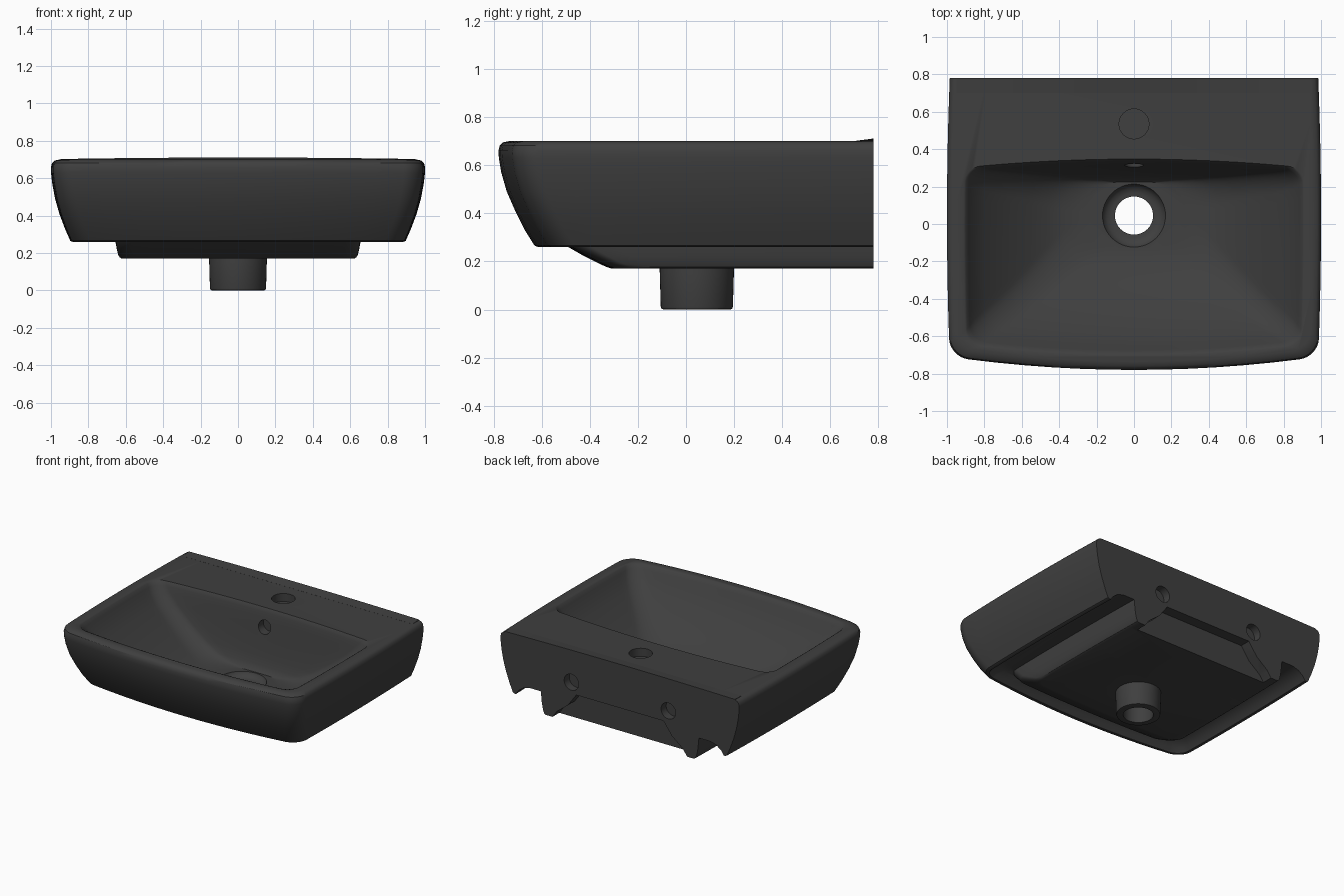
import bpy, bmesh, math
from mathutils import Vector

cube = bpy.data.objects.get("Cube")
if cube:
    bpy.data.objects.remove(cube)

ceramic = bpy.data.materials.new("dark grey ceramic")
ceramic.use_nodes = True
GREY = (0.05, 0.05, 0.05, 1)
ceramic.diffuse_color = GREY
ceramic.node_tree.nodes["Principled BSDF"].inputs["Base Color"].default_value = GREY

BACK = 0.78
DRAIN_Y = 0.045


def outline(w, front, back, z, r_front, r_back=0, bow_front=0, bow_back=0, steps=8, cuts=12):
    """Rounded rectangle with bowed front, back and sides, as one closed ring."""
    corners = [(w, front, r_front, -90), (w, back, r_back, 0),
               (-w, back, r_back, 90), (-w, front, r_front, 180)]
    arcs = []
    for cx, cy, r, start in corners:
        c = Vector((cx - math.copysign(r, cx), cy + (r if cy == front else -r)))
        arcs.append([c + r * Vector((math.cos(a), math.sin(a)))
                     for a in (math.radians(start + 90 * i / steps) for i in range(steps + 1))])
    ring = []
    for i, arc in enumerate(arcs):
        nxt = arcs[(i + 1) % 4][0]
        ring += arc + [arc[-1].lerp(nxt, k / cuts) for k in range(1, cuts)]
    points = []
    for x, y in ring:
        t = (back - y) / (back - front)
        s = (x / w) ** 2
        points.append((x * (1 - 0.015 * (y / BACK) ** 2),
                       y + s * (bow_front * t - bow_back * (1 - t)), z))
    return points


def circle(r, z, n=48):
    return [(r * math.cos(math.tau * i / n), DRAIN_Y + r * math.sin(math.tau * i / n), z)
            for i in range(n)]


def loft(name, rings):
    """Closed solid skinned through rings of equal point count."""
    bm = bmesh.new()
    rows = [[bm.verts.new(p) for p in ring] for ring in rings]
    n = len(rows[0])
    for a, b in zip(rows, rows[1:]):
        for i in range(n):
            j = (i + 1) % n
            bm.faces.new((a[i], a[j], b[j], b[i]))
    bm.faces.new(rows[0][::-1])
    bm.faces.new(rows[-1])
    bmesh.ops.remove_doubles(bm, verts=bm.verts, dist=0.0003)
    bmesh.ops.recalc_face_normals(bm, faces=bm.faces)
    mesh = bpy.data.meshes.new(name)
    bm.to_mesh(mesh)
    bm.free()
    mesh.materials.append(ceramic)
    obj = bpy.data.objects.new(name, mesh)
    bpy.context.collection.objects.link(obj)
    return obj


def peg(name, r, start, end, n=32):
    """Cylinder between two points, used as a hole cutter."""
    a, b = Vector(start), Vector(end)
    turn = (b - a).to_track_quat("Z", "Y")
    rim = [turn @ Vector((r * math.cos(math.tau * i / n), r * math.sin(math.tau * i / n), 0))
           for i in range(n)]
    return loft(name, [[a + p for p in rim], [b + p for p in rim]])


def combine(target, tool, operation):
    bpy.context.view_layer.objects.active = target
    mod = target.modifiers.new(operation, "BOOLEAN")
    mod.operation = operation
    mod.solver = "EXACT"
    mod.object = tool
    bpy.ops.object.modifier_apply(modifier=mod.name)
    bpy.data.objects.remove(tool)


# outer body: (half width, front, height)
body_profile = [(0.885, -0.615, 0.26), (0.897, -0.63, 0.266), (0.925, -0.67, 0.33),
                (0.955, -0.71, 0.41), (0.978, -0.745, 0.49), (0.993, -0.768, 0.57),
                (1.0, -0.778, 0.63), (1.0, -0.78, 0.66), (0.994, -0.774, 0.682),
                (0.98, -0.76, 0.695), (0.955, -0.735, 0.70)]
basin = loft("basin", [outline(w, f, BACK, z, 0.1, bow_front=0.07) for w, f, z in body_profile])

# hollow under the rim, open at the back
void_profile = [(0.87, -0.6, 0.2), (0.87, -0.6, 0.262), (0.85, -0.58, 0.29),
                (0.81, -0.555, 0.32), (0.76, -0.53, 0.335)]
combine(basin, loft("void", [outline(w, f, 1.0, z, 0.08, bow_front=0.06)
                             for w, f, z in void_profile]), "DIFFERENCE")

# raised underside panel
panel_profile = [(0.665, -0.58, 0.36), (0.655, -0.49, 0.26), (0.648, -0.42, 0.22),
                 (0.64, -0.36, 0.19), (0.633, -0.33, 0.177), (0.62, -0.31, 0.17)]
combine(basin, loft("panel", [outline(w, f, BACK, z, 0.08, bow_front=0.02)
                              for w, f, z in panel_profile]), "UNION")

# drain outlet
combine(basin, loft("outlet", [circle(r, z) for r, z in
                               [(0.156, 0.23), (0.154, 0.15), (0.15, 0.012),
                                (0.147, 0.003), (0.138, 0)]]), "UNION")

# bowl: (half width, front, back, height, corner radius)
bowl_profile = [(0.915, -0.71, 0.35, 0.76, 0.09), (0.915, -0.71, 0.35, 0.703, 0.09),
                (0.9, -0.692, 0.342, 0.694, 0.09), (0.885, -0.675, 0.334, 0.67, 0.09),
                (0.86, -0.65, 0.324, 0.63, 0.1), (0.8, -0.6, 0.312, 0.56, 0.11),
                (0.67, -0.49, 0.29, 0.45, 0.12), (0.56, -0.38, 0.272, 0.37, 0.13),
                (0.46, -0.28, 0.255, 0.31, 0.14), (0.38, -0.2, 0.24, 0.28, 0.15),
                (0.28, -0.13, 0.225, 0.265, 0.15)]
combine(basin, loft("bowl", [outline(w, f, b, z, r, r, 0.06 * w, 0.05 * w)
                             for w, f, b, z, r in bowl_profile]), "DIFFERENCE")

# drain seat and through hole
combine(basin, loft("drain_seat", [circle(r, z) for r, z in
                                   [(0.172, 0.275), (0.165, 0.255), (0.145, 0.235),
                                    (0.12, 0.228)]]), "DIFFERENCE")
combine(basin, loft("drain_hole", [circle(0.102, 0.4), circle(0.102, -0.1)]), "DIFFERENCE")

# wall recess in the lower back
half = [(0.36, 0.385), (0.43, 0.29), (0.52, 0.22), (0.57, 0.15)]
shape = half + [(-x, z) for x, z in reversed(half)]
combine(basin, loft("wall_recess", [[(x, y, z) for x, z in shape] for y in (0.7, 0.9)]),
        "DIFFERENCE")

# tap hole, overflow and wall fixing holes
for name, r, start, end in [
        ("tap_hole", 0.08, (0, 0.535, 0.64), (0, 0.535, 0.8)),
        ("overflow", 0.05, (0, 0.24, 0.57), (0, 0.37, 0.57)),
        ("fixing_left", 0.06, (0.4, 0.72, 0.47), (0.4, 0.9, 0.47)),
        ("fixing_right", 0.06, (-0.4, 0.72, 0.47), (-0.4, 0.9, 0.47))]:
    combine(basin, peg(name, r, start, end), "DIFFERENCE")

# slight upturn along the back edge
sections = []
for i in range(13):
    x = -0.95 + 1.9 * i / 12
    rise = 0.702 + 0.009 * (1 - x * x)
    sections.append([(x, 0.7, 0.699), (x, BACK, 0.699), (x, BACK, rise), (x, 0.7, 0.7005)])
back_upturn = loft("back_upturn", sections)

for obj in (basin, back_upturn):
    bpy.ops.object.select_all(action="DESELECT")
    obj.select_set(True)
    bpy.context.view_layer.objects.active = obj
    bpy.ops.object.shade_smooth_by_angle(angle=math.radians(32))
